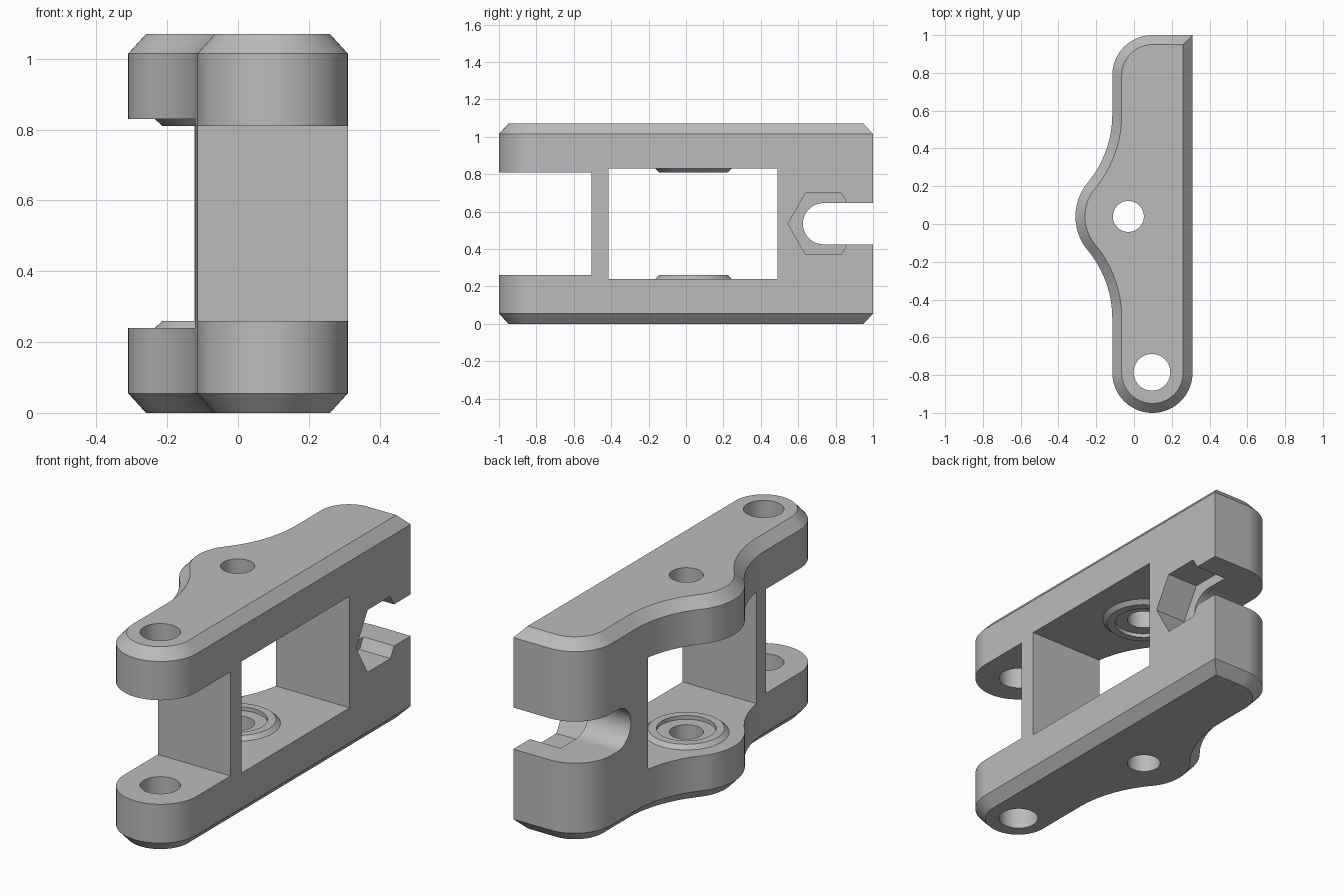
import bpy, bmesh
from math import sin, cos, pi, atan2, sqrt, radians
from mathutils import Matrix

if "Cube" in bpy.data.objects:
    bpy.data.objects.remove(bpy.data.objects["Cube"])

grey = bpy.data.materials.new("plain_grey")
grey.use_nodes = True
grey.diffuse_color = (0.5, 0.5, 0.5, 1)
grey.node_tree.nodes["Principled BSDF"].inputs["Base Color"].default_value = (0.5, 0.5, 0.5, 1)

RIGHT, LEFT, HEIGHT, MID = 0.31, -0.115, 1.07, 0.535
PIVOT = (-0.03, 0.04)      # hole in the bulge
END = (0.095, -0.785)      # hole in the rounded end
NUT_Y = 0.735


def make(name, bm):
    bmesh.ops.recalc_face_normals(bm, faces=bm.faces)
    mesh = bpy.data.meshes.new(name)
    bm.to_mesh(mesh)
    bm.free()
    mesh.materials.append(grey)
    obj = bpy.data.objects.new(name, mesh)
    bpy.context.collection.objects.link(obj)
    return obj


def loft(name, rings, closed=False):
    """Join rings of equal point count; cap the ends or close the loop."""
    bm = bmesh.new()
    loops = [[bm.verts.new(p) for p in ring] for ring in rings]
    pairs = list(zip(loops, loops[1:]))
    if closed:
        pairs.append((loops[-1], loops[0]))
    else:
        bm.faces.new(loops[0])
        bm.faces.new(loops[-1])
    for a, b in pairs:
        for i in range(len(a)):
            j = (i + 1) % len(a)
            bm.faces.new((a[i], a[j], b[j], b[i]))
    return make(name, bm)


def box(name, x, y, z):
    bm = bmesh.new()
    bmesh.ops.create_cube(bm, size=1)
    for v in bm.verts:
        v.co = [lo + (c + 0.5) * (hi - lo) for c, (lo, hi) in zip(v.co, (x, y, z))]
    return make(name, bm)


def cylinder(name, radius, length, centre, sides=64, along_x=False):
    bm = bmesh.new()
    bmesh.ops.create_cone(bm, cap_ends=True, segments=sides, radius1=radius,
                          radius2=radius, depth=length)
    turn = Matrix.Rotation(pi / 2, 4, 'Y') if along_x else Matrix()
    if sides == 6:         # points of the hexagon face along y
        turn = turn @ Matrix.Rotation(pi / 6, 4, 'Z') if bm_points_wrong(bm) else turn
    bm.transform(Matrix.Translation(centre) @ turn)
    return make(name, bm)


def bm_points_wrong(bm):
    radius = max(v.co.xy.length for v in bm.verts)
    return max(v.co.y for v in bm.verts) < radius * 0.99


def arc(cx, cy, r, a0, a1, n):
    return [(cx + r * cos(a0 + (a1 - a0) * i / n), cy + r * sin(a0 + (a1 - a0) * i / n))
            for i in range(n + 1)]


def outline(t, z):
    """Plan shape of the body, moved inward by t."""
    bulge, fillet = 0.28, 0.565
    px, py = PIVOT
    fx = LEFT - fillet
    dy = sqrt((bulge + fillet) ** 2 - (px - fx) ** 2)
    a = atan2(dy, px - fx)
    r = 0.2125
    pts = [(RIGHT - t, 1 - t)]
    pts += arc(LEFT + r, 1 - r, r - t, pi / 2, pi, 18)
    pts += arc(fx, py + dy, fillet + t, 0, -a, 18)
    pts += arc(px, py, bulge - t, pi - a, pi + a, 26)[1:-1]
    pts += arc(fx, py - dy, fillet + t, a, 0, 18)
    pts += arc(LEFT + r, -1 + r, r - t, pi, 2 * pi, 36)
    return [(x, y, z) for x, y in pts]


# Body with chamfered top and bottom
body = loft("bracket_body", [outline(0.05, 0), outline(0, 0.055),
                             outline(0, HEIGHT - 0.055), outline(0.05, HEIGHT)])

# Openings, holes, rounded slot and nut pocket
cutters = [
    box("window_cutter", (-1, 1), (-0.415, 0.49), (0.24, 0.83)),
    box("fork_cutter", (-1, 1), (-1.5, -0.505), (0.26, 0.81)),
    cylinder("end_hole_cutter", 0.097, 3, (*END, MID)),
    cylinder("pivot_hole_cutter", 0.082, 3, (*PIVOT, MID)),
    cylinder("slot_end_cutter", 0.11, 2, (0, NUT_Y, MID), along_x=True),
    box("slot_cutter", (-1, 1), (NUT_Y, 1.5), (MID - 0.11, MID + 0.11)),
    cylinder("nut_cutter", 0.19, 0.36, (RIGHT, NUT_Y, MID), sides=6, along_x=True),
]
for cutter in cutters:
    cutter.hide_render = True
    mod = body.modifiers.new(cutter.name, 'BOOLEAN')
    mod.operation, mod.solver, mod.object = 'DIFFERENCE', 'EXACT', cutter
graph = bpy.context.evaluated_depsgraph_get()
cut_mesh = bpy.data.meshes.new_from_object(body.evaluated_get(graph))
body.modifiers.clear()
body.data = cut_mesh
for cutter in cutters:
    bpy.data.objects.remove(cutter)

# Raised rings around the pivot hole, on the floor and ceiling of the window
parts = [body]
for name, base, up in (("lower_ring", 0.24, 1), ("upper_ring", 0.83, -1)):
    section = [(0.205, -0.005), (0.205, 0), (0.183, 0.02), (0.143, 0.02), (0.143, -0.005)]
    rings = [[(x, y, base + up * h) for x, y in arc(*PIVOT, r, 0, 2 * pi, 64)[:-1]]
             for r, h in section]
    parts.append(loft(name, rings, closed=True))

# Smooth curved walls, crisp edges
for obj in parts:
    bpy.ops.object.select_all(action='DESELECT')
    obj.select_set(True)
    bpy.context.view_layer.objects.active = obj
    bpy.ops.object.shade_smooth_by_angle(angle=radians(30))
    weighted = obj.modifiers.new("weighted_normals", 'WEIGHTED_NORMAL')
    weighted.keep_sharp = True
